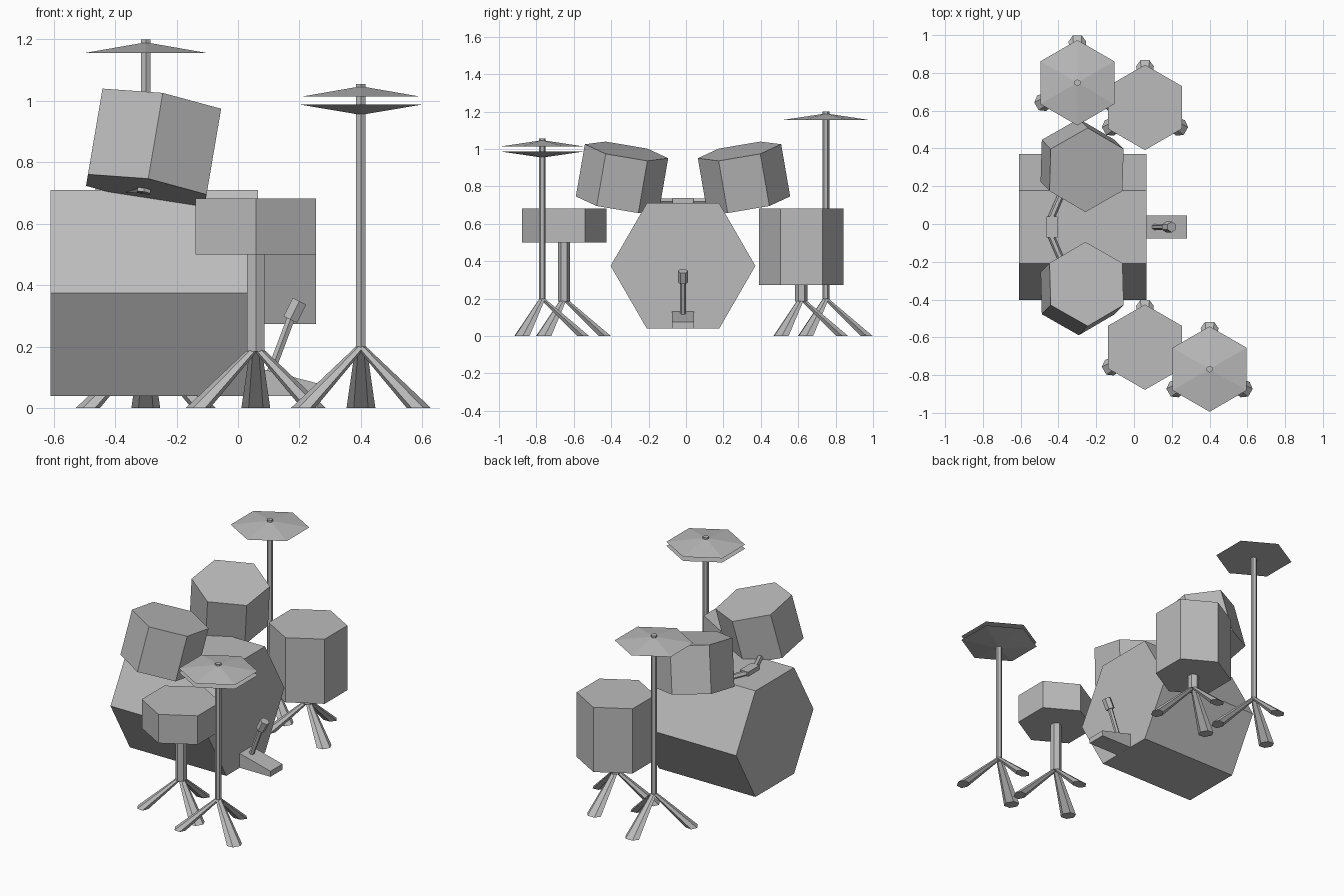
import bpy
import bmesh
from math import cos, sin, radians
from mathutils import Vector

cube = bpy.data.objects.get("Cube")
if cube:
    bpy.data.objects.remove(cube)

grey = bpy.data.materials.new("plain grey")
grey.use_nodes = True
GREY = (0.5, 0.5, 0.5, 1)
grey.diffuse_color = GREY
grey.node_tree.nodes["Principled BSDF"].inputs["Base Color"].default_value = GREY

MID = -0.016    # y of the kit's own symmetry line
R = 0.226       # shared radius of drums and cymbals


def loft(name, rings):
    """Closed solid through rings with equal point counts."""
    bm = bmesh.new()
    loops = [[bm.verts.new(p) for p in ring] for ring in rings]
    n = len(loops[0])
    for a, b in zip(loops, loops[1:]):
        for i in range(n):
            j = (i + 1) % n
            bm.faces.new((a[i], a[j], b[j], b[i]))
    bm.faces.new(loops[0][::-1])
    bm.faces.new(loops[-1])
    bmesh.ops.remove_doubles(bm, verts=bm.verts, dist=1e-5)
    bmesh.ops.recalc_face_normals(bm, faces=bm.faces)
    mesh = bpy.data.meshes.new(name)
    bm.to_mesh(mesh)
    bm.free()
    mesh.materials.append(grey)
    obj = bpy.data.objects.new(name, mesh)
    bpy.context.collection.objects.link(obj)
    return obj


def hexagon(center, u, v):
    angles = [radians(60 * i) for i in range(6)]
    return [Vector(center) + u * cos(a) + v * sin(a) for a in angles]


def prism(name, start, end, r0, r1=None):
    """Six-sided bar or cone with a corner turned towards y."""
    start, end = Vector(start), Vector(end)
    axis = (end - start).normalized()
    y = Vector((0, 1, 0))
    u = (y - axis * y.dot(axis)).normalized()
    v = axis.cross(u)
    r1 = r0 if r1 is None else r1
    return loft(name, [hexagon(start, u * r0, v * r0), hexagon(end, u * r1, v * r1)])


def upright(name, x, y, z0, z1, r0, r1=None):
    return prism(name, (x, y, z0), (x, y, z1), r0, r1)


def stand(name, x, y, top, radius):
    """Pole on three splayed legs that widen towards the floor."""
    upright(name + "_pole", x, y, 0.185, top, radius)
    for i, angle in enumerate((90, 210, 330)):
        a = radians(angle)
        out = Vector((cos(a), sin(a), 0))
        side = Vector((-sin(a), cos(a), 0))
        foot = Vector((x, y, 0)) + out * 0.218
        loft(f"{name}_leg_{i + 1}", [
            hexagon(foot, side * 0.047, out * 0.037),
            hexagon((x, y, 0.2), side * 0.018, out * 0.016)])


# Bass drum
prism("bass_drum", (-0.61, MID, 0.375), (0.065, MID, 0.375), 0.387)

# Snare and floor tom on their stands
stand("snare_stand", 0.058, -0.652, 0.51, 0.033)
upright("snare_drum", 0.058, -0.652, 0.5, 0.682, R)
stand("floor_tom_stand", 0.058, 0.617, 0.285, 0.033)
upright("floor_tom", 0.058, 0.617, 0.273, 0.682, R)

# Crash cymbal
stand("crash_stand", -0.3, 0.748, 1.2, 0.018)
upright("crash_cymbal", -0.3, 0.748, 1.156, 1.19, R, 0)

# Pair of hi-hat cymbals
stand("hi_hat_stand", 0.4, -0.768, 1.055, 0.018)
upright("hi_hat_top", 0.4, -0.768, 1.013, 1.047, R, 0)
upright("hi_hat_bottom", 0.4, -0.768, 0.987, 0.954, R, 0)

# Mounted toms, leaning towards the player and each other
upright("tom_mount", -0.434, MID, 0.7, 0.737, 0.001).hide_render = False
bpy.data.objects.remove(bpy.data.objects["tom_mount"])
loft("tom_mount", [
    [(x, MID + y, z) for x, y in ((-0.463, -0.056), (-0.405, -0.056),
                                  (-0.405, 0.056), (-0.463, 0.056))]
    for z in (0.7, 0.737)])
for label, s in (("right", -1), ("left", 1)):
    head = Vector((-0.251, MID + s * 0.302, 0.988))
    lean = Vector((0.165, -s * 0.168, 0.972)).normalized()
    prism(label + "_tom", head - lean * 0.287, head, R)
    joint = Vector((-0.305, MID + s * 0.36, 0.715))
    prism(label + "_tom_arm", (-0.44, MID + s * 0.045, 0.72), joint, 0.018)
    prism(label + "_tom_joint", joint - lean * 0.015, joint + lean * 0.05, 0.025)

# Pedal wedge and beater
loft("pedal", [
    [(x, MID + y, z) for x, z in ((0.06, 0.04), (0.28, 0.04),
                                  (0.28, 0.075), (0.06, 0.132))]
    for y in (-0.06, 0.06)])
prism("beater_stick", (0.1, MID, 0.1), (0.175, MID, 0.3), 0.015)
prism("beater_head", (0.17, MID, 0.288), (0.2, MID, 0.348), 0.028)
